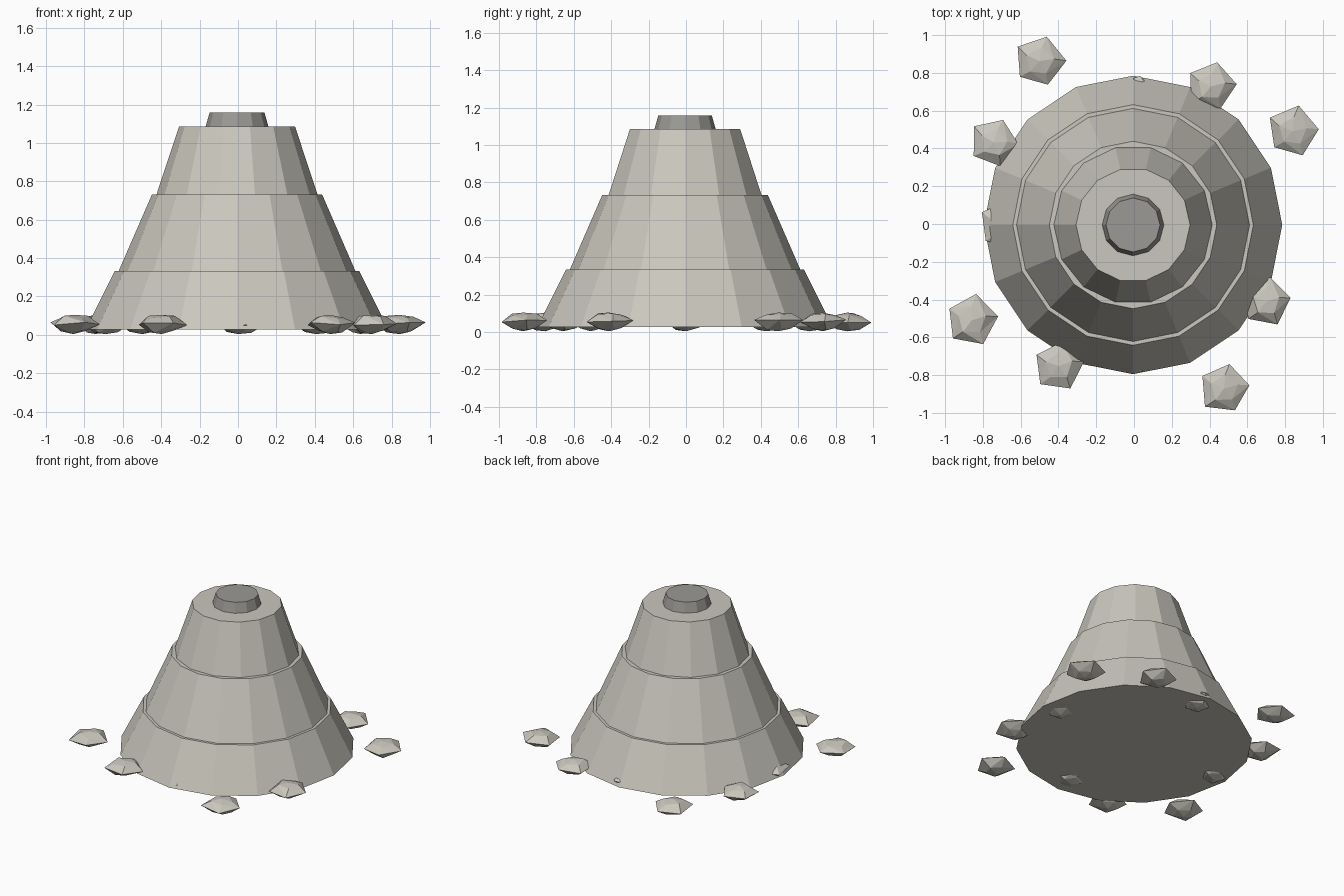
import bpy
import bmesh
import random
from math import cos, sin, pi, radians

cube = bpy.data.objects.get("Cube")
if cube:
    bpy.data.objects.remove(cube, do_unlink=True)

random.seed(4)
CENTRE = (-0.005, -0.005)


def material(name, rgb):
    mat = bpy.data.materials.new(name)
    mat.use_nodes = True
    colour = (*rgb, 1.0)
    mat.diffuse_color = colour
    mat.node_tree.nodes["Principled BSDF"].inputs["Base Color"].default_value = colour
    return mat


pale_stone = material("pale stone", (0.59, 0.57, 0.51))
dark_stone = material("dark stone", (0.33, 0.32, 0.30))


def finish(name, bm, mat, location):
    bmesh.ops.recalc_face_normals(bm, faces=bm.faces)
    mesh = bpy.data.meshes.new(name)
    bm.to_mesh(mesh)
    bm.free()
    mesh.materials.append(mat)
    obj = bpy.data.objects.new(name, mesh)
    obj.location = location
    bpy.context.collection.objects.link(obj)
    return obj


def loft(bm, rings):
    """Skin a stack of vertex rings and close both ends."""
    for low, high in zip(rings, rings[1:]):
        for i in range(len(low)):
            j = (i + 1) % len(low)
            bm.faces.new((low[i], low[j], high[j], high[i]))
    bm.faces.new(rings[0][::-1])
    bm.faces.new(rings[-1])


def tier(name, sides, r_low, r_high, z_low, z_high, mat):
    bm = bmesh.new()
    rings = []
    for r, z in ((r_low, z_low), (r_high, z_high)):
        angles = [2 * pi * i / sides for i in range(sides)]
        rings.append([bm.verts.new((r * cos(a), r * sin(a), z)) for a in angles])
    loft(bm, rings)
    return finish(name, bm, mat, (*CENTRE, 0))


def rock(name, x, y, size):
    """Flattened five-sided boulder with a sharp rim and uneven crown."""
    bm = bmesh.new()
    turn = radians(random.uniform(-4, 10))
    stretch = [random.uniform(0.94, 1.06) for _ in range(5)]
    rings = []
    for scale, z, twist in ((0.5, 0.018, 0.2), (1.0, 0.058, 0.0), (0.55, 0.093, 0.15)):
        ring = []
        for i in range(5):
            a = turn + twist + 2 * pi * i / 5
            r = size * scale * stretch[i]
            lift = random.uniform(-0.008, 0.008)
            ring.append(bm.verts.new((r * cos(a), r * sin(a), z + lift)))
        rings.append(ring)
    loft(bm, rings)
    # Low points above and below the flat ends
    bm.faces.ensure_lookup_table()
    ends = [f for f in bm.faces if len(f.verts) == 5]
    poked = bmesh.ops.poke(bm, faces=ends)
    for v in poked["verts"]:
        v.co.z = 0.104 if v.co.z > 0.05 else 0.004
    bmesh.ops.triangulate(bm, faces=bm.faces)
    return finish(name, bm, pale_stone, (x, y, 0))


# Stepped mound
tier("lower_tier", 16, 0.79, 0.637, 0.027, 0.333, pale_stone)
tier("middle_tier", 16, 0.618, 0.443, 0.33, 0.732, pale_stone)
tier("upper_tier", 14, 0.42, 0.302, 0.73, 1.086, pale_stone)
tier("summit_plug", 12, 0.165, 0.143, 1.08, 1.158, dark_stone)

# Ring of boulders, every third one half buried in the mound
boulders = [
    (0.64, 0.0), (0.84, 0.49), (0.41, 0.73),
    (0.0, 0.66), (-0.50, 0.86), (-0.74, 0.43),
    (-0.69, 0.0), (-0.86, -0.51), (-0.40, -0.75),
    (0.0, -0.66), (0.48, -0.87), (0.70, -0.41),
]
for n, (x, y) in enumerate(boulders):
    rock(f"boulder_{n + 1}", x, y, 0.135)
